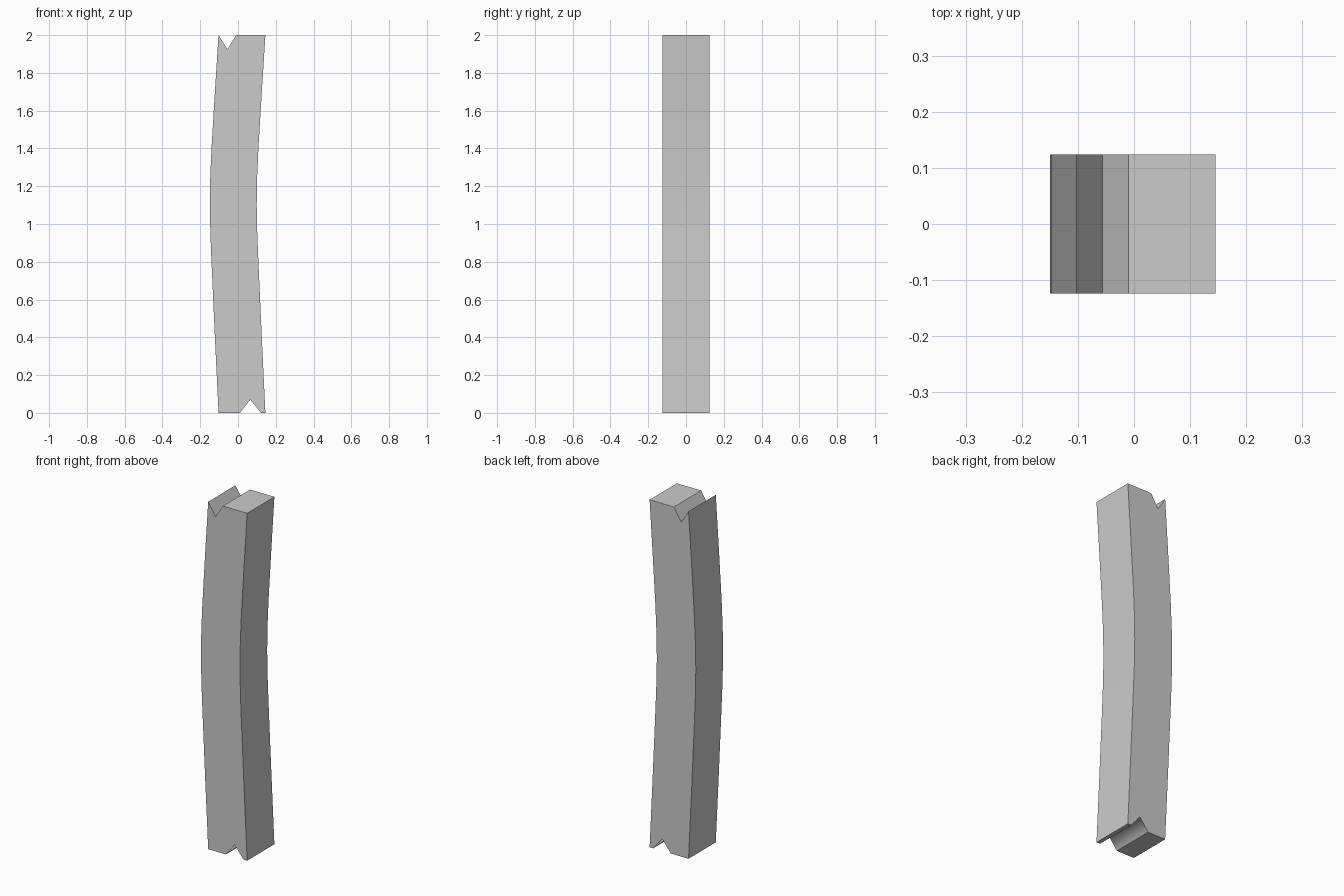
import bpy, bmesh

if "Cube" in bpy.data.objects:
    bpy.data.objects.remove(bpy.data.objects["Cube"])

HALF_DEPTH = 0.124

# Gentle bend of the post: x shift at each height
bend = [(0.4, -0.019), (0.8, -0.037), (0.95, -0.043), (1.1, -0.046),
        (1.25, -0.0435), (1.4, -0.037), (1.7, -0.019)]
LEFT, RIGHT = -0.103, 0.145

# Outline in x/z, anticlockwise: bottom notch, right side, top notch, left side
bottom = [(LEFT, 0), (0.01, 0), (0.065, 0.07), (0.122, 0), (RIGHT, 0)]
top = [(RIGHT, 2), (-0.01, 2), (-0.056, 1.925), (LEFT, 2)]
right = [(RIGHT + dx, z) for z, dx in bend]
left = [(LEFT + dx - 0.0003, z) for z, dx in reversed(bend)]
outline = bottom + right + top + left

bm = bmesh.new()
front = [bm.verts.new((x, -HALF_DEPTH, z)) for x, z in outline]
back = [bm.verts.new((x, HALF_DEPTH, z)) for x, z in outline]
n = len(outline)
for i in range(n):
    j = (i + 1) % n
    face = bm.faces.new((front[i], back[i], back[j], front[j]))
    # Bent sides and the bottom notch are shaded smooth
    long_side = abs(outline[i][1] - outline[j][1]) > 0.1
    face.smooth = long_side or i in (1, 2)
bm.faces.new(front)
bm.faces.new(back[::-1])
bmesh.ops.recalc_face_normals(bm, faces=bm.faces)

mesh = bpy.data.meshes.new("bent_wooden_post")
bm.to_mesh(mesh)
bm.free()
post = bpy.data.objects.new("bent_wooden_post", mesh)
bpy.context.collection.objects.link(post)
